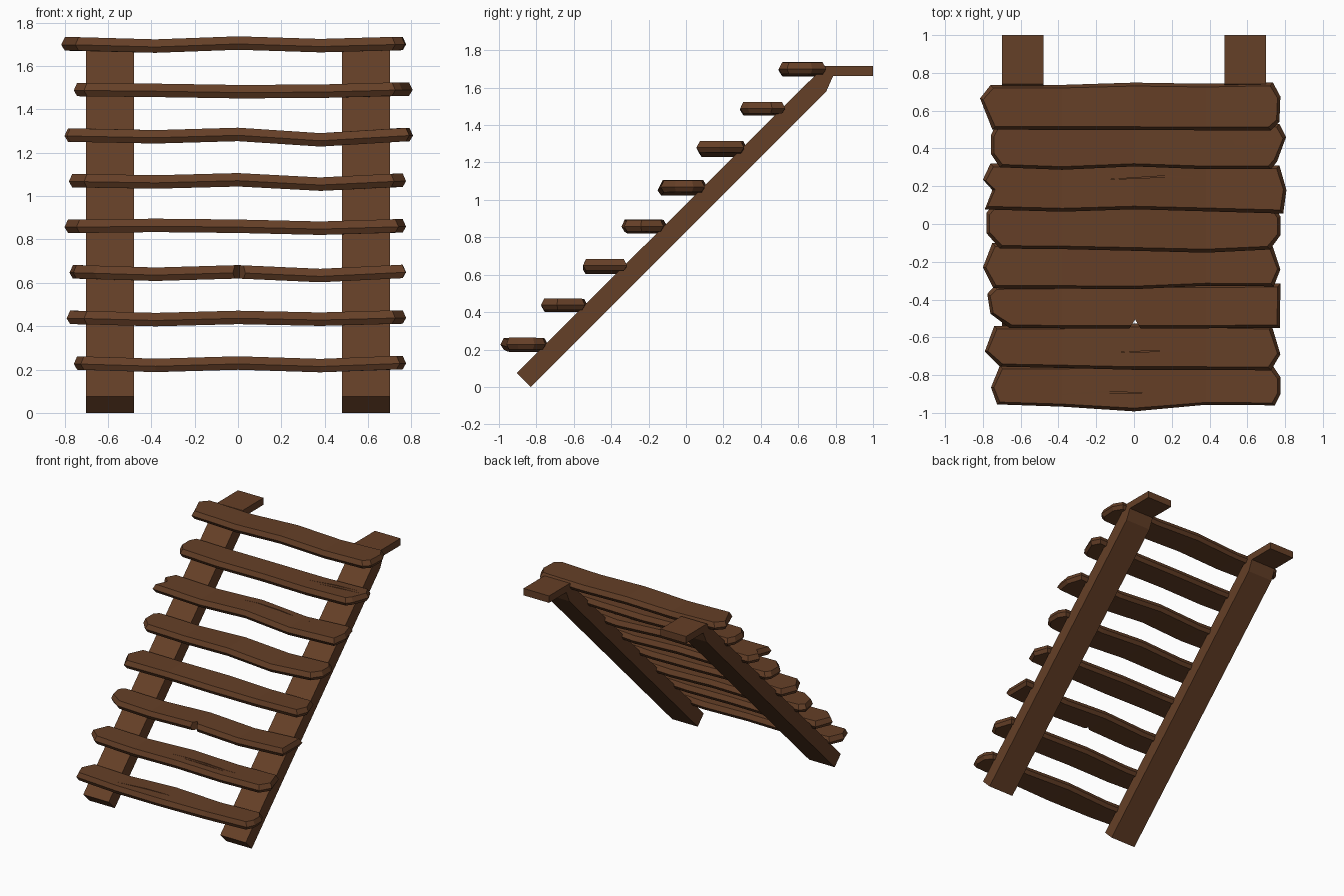
import bpy, bmesh

wood = bpy.data.materials.new("brown_wood")
wood.diffuse_color = (0.13, 0.05, 0.02, 1)


def make_object(name, verts, faces):
    mesh = bpy.data.meshes.new(name)
    bm = bmesh.new()
    vs = [bm.verts.new(v) for v in verts]
    for f in faces:
        bm.faces.new([vs[i] for i in f])
    bmesh.ops.recalc_face_normals(bm, faces=bm.faces)
    bm.to_mesh(mesh)
    bm.free()
    mesh.materials.append(wood)
    obj = bpy.data.objects.new(name, mesh)
    bpy.context.collection.objects.link(obj)
    return obj


def ring_sides(n, a, b):
    return [(a + i, a + (i + 1) % n, b + (i + 1) % n, b + i) for i in range(n)]


def lerp_chain(x, xs, zs):
    x = min(max(x, xs[0]), xs[-1])
    for i in range(len(xs) - 1):
        if x <= xs[i + 1]:
            t = (x - xs[i]) / (xs[i + 1] - xs[i])
            return zs[i] + t * (zs[i + 1] - zs[i])


# Side rails: sloping beam with a short level landing at the top
profile = [(-0.905, 0.075), (-0.83, 0.0), (0.75, 1.58), (0.787, 1.663),
           (1.0, 1.663), (1.0, 1.717), (0.742, 1.717)]
for side, x0 in (("left", -0.70), ("right", 0.48)):
    n = len(profile)
    verts = [(x, y, z) for x in (x0, x0 + 0.22) for y, z in profile]
    caps = [list(range(n)), list(range(n, 2 * n))]
    make_object(side + "_rail", verts, caps + ring_sides(n, 0, n))


# Step planks: rough outline, bevelled edge, warped along x
def plank(i, left, right, front, dips, cuts=()):
    base = 0.23 + 0.2102 * i
    xs = (-0.75, -0.38, 0, 0.38, 0.75)
    zs = (0, dips[0], dips[1], dips[2], 0.002)
    back_y = -0.745 + 0.2125 * i
    mids = list(zip(xs[1:4], front))
    backs = [(0.38, back_y), (0, back_y + 0.006), (-0.38, back_y - 0.006)]
    outline = mids + right + backs + left[::-1]
    n, r = len(outline), len(right)
    cy = back_y - 0.123

    def height(x):
        return base + lerp_chain(x, xs, zs)

    verts = []
    for s, sx, dz in ((0.86, 0.98, -0.031), (1, 1, -0.004), (0.86, 0.98, 0.031)):
        for x, y in outline:
            px = x * sx if abs(x) > 0.5 else x
            verts.append((px, cy + (y - cy) * s, height(x) + dz))
    b = 3 + r
    cap = [list(range(2, b + 1)), [1, 2, b, b + 1], [0, 1, b + 1, b + 2],
           list(range(b + 2, n)) + [0]]
    faces = cap + [[k + 2 * n for k in f] for f in cap]
    faces += ring_sides(n, 0, n) + ring_sides(n, n, 2 * n)
    obj = make_object("step_plank_%d" % (i + 1), verts, faces)

    # Cracks and chips cut into the plank
    for depth, pts in cuts:
        m = len(pts)
        cv = [(x, y, height(x) + 0.031 - depth) for x, y in pts]
        cv += [(x, y, height(x) + 0.06) for x, y in pts]
        cutter = make_object("crack_cutter", cv,
                             [list(range(m)), list(range(m, 2 * m))] + ring_sides(m, 0, m))
        cutter.hide_render = True
        mod = obj.modifiers.new("crack", 'BOOLEAN')
        mod.operation, mod.solver, mod.object = 'DIFFERENCE', 'EXACT', cutter
        bpy.context.view_layer.objects.active = obj
        bpy.ops.object.modifier_apply(modifier=mod.name)
        bpy.data.objects.remove(cutter)


def crack(x0, x1, y0, y1, bow=0.012):
    xm, ym = (x0 + x1) / 2, (y0 + y1) / 2
    return (0.007, [(x0, y0), (xm, ym + bow - 0.006), (x1, y1), (xm, ym + bow + 0.002)])


plank(0, [(-0.725, -0.955), (-0.757, -0.865), (-0.71, -0.75)],
      [(0.746, -0.96), (0.775, -0.90), (0.775, -0.81), (0.735, -0.75)],
      (-0.967, -0.992, -0.957), (-0.011, 0, -0.012),
      [crack(-0.44, 0.09, -0.905, -0.895)])
plank(1, [(-0.71, -0.755), (-0.79, -0.675), (-0.74, -0.54)],
      [(0.725, -0.775), (0.775, -0.69), (0.73, -0.54)],
      (-0.762, -0.772, -0.772), (-0.01, 0, -0.008),
      [crack(-0.1, 0.49, -0.68, -0.68), crack(0.02, 0.37, -0.697, -0.697, 0.004)])
plank(2, [(-0.66, -0.55), (-0.76, -0.475), (-0.777, -0.37), (-0.74, -0.33)],
      [(0.773, -0.55), (0.775, -0.315)],
      (-0.552, -0.552, -0.552), (-0.011, 0, -0.017),
      [(0.2, [(-0.035, -0.57), (0.045, -0.57), (0.006, -0.505)])])
plank(3, [(-0.745, -0.34), (-0.80, -0.23), (-0.75, -0.10)],
      [(0.74, -0.33), (0.775, -0.24), (0.735, -0.12)],
      (-0.342, -0.345, -0.327), (0.004, 0, -0.009))
plank(4, [(-0.71, -0.13), (-0.78, -0.05), (-0.78, 0.06), (-0.75, 0.10)],
      [(0.72, -0.135), (0.775, -0.06), (0.775, 0.04), (0.74, 0.10)],
      (-0.133, -0.142, -0.152), (-0.006, 0.004, -0.016))
plank(5, [(-0.79, 0.077), (-0.75, 0.18), (-0.80, 0.235), (-0.76, 0.32)],
      [(0.79, 0.055), (0.807, 0.18), (0.77, 0.31)],
      (0.065, 0.078, 0.067), (-0.008, 0.003, -0.022),
      [crack(-0.15, 0.52, 0.235, 0.235, 0.02)])
plank(6, [(-0.71, 0.30), (-0.757, 0.37), (-0.757, 0.47), (-0.73, 0.53)],
      [(0.725, 0.29), (0.757, 0.33), (0.805, 0.46), (0.77, 0.53)],
      (0.287, 0.305, 0.29), (-0.004, -0.01, -0.008),
      [crack(0.31, 0.74, 0.415, 0.455), crack(0.4, 0.74, 0.40, 0.425, 0.006)])
plank(7, [(-0.75, 0.50), (-0.815, 0.665), (-0.76, 0.735)],
      [(0.725, 0.495), (0.77, 0.54), (0.775, 0.675), (0.735, 0.75)],
      (0.498, 0.498, 0.496), (-0.01, 0.004, -0.008))
